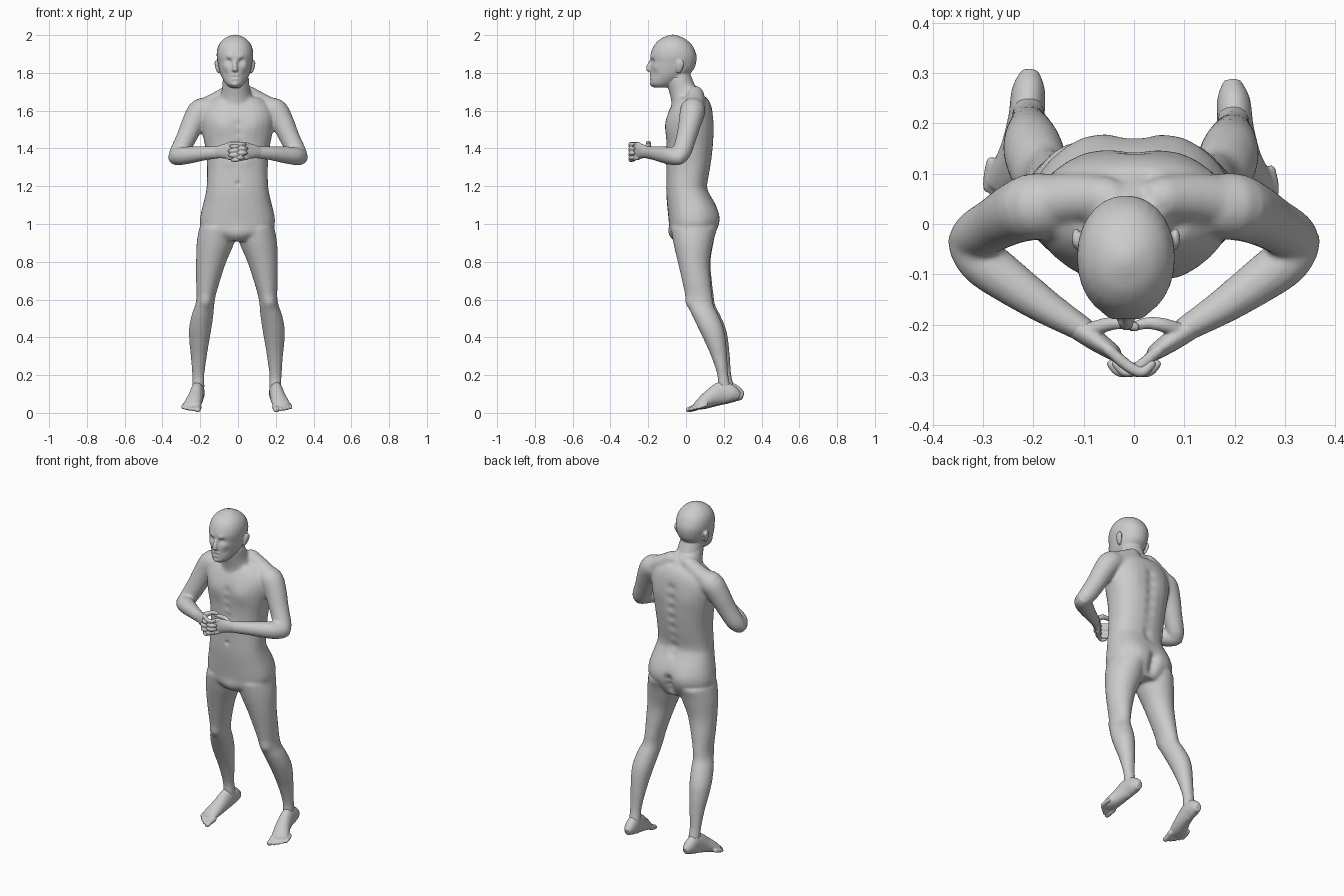
import bpy, bmesh, math
from mathutils import Vector


def spline(rows, n=4):
    """Catmull-Rom interpolation of a few section rows."""
    out = []
    for i in range(len(rows) - 1):
        a, b, c, d = rows[max(i - 1, 0)], rows[i], rows[i + 1], rows[min(i + 2, len(rows) - 1)]
        for k in range(n):
            t = k / n
            out.append([.5 * (2 * q + (r - p) * t + (2 * p - 5 * q + 4 * r - s) * t * t
                        + (3 * q - p - 3 * r + s) * t ** 3) for p, q, r, s in zip(a, b, c, d)])
    out.append(list(rows[-1]))
    return out


def loft(bm, rings, e=1.0, n=28):
    """Skin closed rings given as (centre, half axis u, half axis v)."""
    f = lambda t: math.copysign(abs(t) ** e, t)
    loops = []
    for c, u, v in rings:
        loops.append([bm.verts.new(c + u * f(math.cos(a)) + v * f(math.sin(a)))
                      for a in (2 * math.pi * k / n for k in range(n))])
    faces = [bm.faces.new(loops[0]), bm.faces.new(loops[-1])]
    for p, q in zip(loops, loops[1:]):
        faces += [bm.faces.new((p[k], p[(k + 1) % n], q[(k + 1) % n], q[k])) for k in range(n)]
    bmesh.ops.recalc_face_normals(bm, faces=faces)


def slices(bm, rows, e=1.0):
    """Horizontal sections: z, x min, x max, y min, y max."""
    loft(bm, [(Vector(((x0 + x1) / 2, (y0 + y1) / 2, z)), Vector(((x1 - x0) / 2, 0, 0)),
               Vector((0, (y1 - y0) / 2, 0))) for z, x0, x1, y0, y1 in spline(rows)], e)


def tube(bm, rows, n=20):
    """Limb along a path: x, y, z, half width, half height, with rounded ends."""
    rows = spline(rows)
    pts = [Vector(r[:3]) for r in rows]
    rings = []
    for i, r in enumerate(rows):
        t = (pts[min(i + 1, len(pts) - 1)] - pts[max(i - 1, 0)]).normalized()
        u = t.cross(Vector((0, 0, 1))).normalized()
        v = u.cross(t)
        ring = (pts[i], u * r[3], v * r[4])
        cap = lambda s: (pts[i] + t * s * .7 * min(r[3], r[4]), u * r[3] * .65, v * r[4] * .65)
        rings += ([cap(-1)] if i == 0 else []) + [ring] + ([cap(1)] if i == len(rows) - 1 else [])
    loft(bm, rings, 1, n)


def finish(name, bm, voxel, smooth, bumps=()):
    """Fuse the overlapping pieces into one skin, then sculpt soft bumps (x, y, z, radius, height)."""
    me = bpy.data.meshes.new(name)
    bm.to_mesh(me)
    bm.free()
    ob = bpy.data.objects.new(name, me)
    bpy.context.collection.objects.link(ob)
    m = ob.modifiers.new("fuse", 'REMESH')
    m.mode, m.voxel_size = 'VOXEL', voxel
    m = ob.modifiers.new("relax", 'SMOOTH')
    m.factor, m.iterations = .5, smooth
    bpy.context.view_layer.update()
    dg = bpy.context.evaluated_depsgraph_get()
    new = bpy.data.meshes.new_from_object(ob.evaluated_get(dg))
    ob.modifiers.clear()
    ob.data = new
    normals = [v.normal.copy() for v in new.vertices]
    bumps = [(Vector(b[:3]), b[3], b[4]) for b in bumps]
    for v, nrm in zip(new.vertices, normals):
        h = 0
        for c, r, amt in bumps:
            d = (v.co - c).length_squared / (r * r)
            if d < 6:
                h += amt * math.exp(-d)
        if h:
            v.co += nrm * h
    new.shade_smooth()
    return ob


def both(*b):
    return [b, (-b[0],) + b[1:]]


# Torso: z, half width, front y, back y
body = bmesh.new()
torso = [(.91, .09, -.055, .13), (.95, .175, -.085, .152), (1.0, .198, -.09, .168), (1.05, .195, -.095, .17),
         (1.1, .183, -.1, .157), (1.15, .171, -.104, .132), (1.2, .163, -.105, .114), (1.3, .161, -.104, .13),
         (1.4, .17, -.104, .143), (1.48, .185, -.106, .145), (1.55, .193, -.103, .145), (1.6, .185, -.09, .14),
         (1.64, .16, -.07, .128), (1.67, .12, -.05, .11)]
slices(body, [(z, -w - .003, w - .003, f, b) for z, w, f, b in torso], .85)

# Neck
slices(body, [(1.6, -.11, .09, -.075, .12), (1.66, -.1, .08, -.08, .107), (1.7, -.088, .066, -.09, .08),
              (1.74, -.083, .06, -.1, .045), (1.78, -.08, .058, -.105, .022)])

# Shoulders and arms, mirrored
for s in (1, -1):
    tube(body, [(-.05 * s, .05, 1.69, .045, .045), (-.12 * s, .05, 1.645, .05, .05), (-.19 * s, .04, 1.605, .055, .055)])
    tube(body, [(x * s, y, z, r, r) for x, y, z, r in
                [(-.14, .035, 1.60, .06), (-.195, .035, 1.60, .067), (-.235, .022, 1.54, .061),
                 (-.272, .002, 1.46, .054), (-.31, -.02, 1.385, .05), (-.328, -.035, 1.358, .044)]])
    tube(body, [(x * s, y, z, r, q) for x, y, z, r, q in
                [(-.33, -.035, 1.353, .044, .043), (-.3, -.075, 1.36, .049, .048), (-.24, -.12, 1.367, .044, .044),
                 (-.17, -.168, 1.375, .035, .037), (-.09, -.216, 1.38, .024, .033)]])

# Legs: z, outer x, inner x, front y, back y (right leg slightly closer in and forward)
leg = [(.98, -.205, -.01, -.08, .16), (.9, -.219, -.02, -.065, .145), (.8, -.222, -.062, -.04, .13),
       (.7, -.222, -.095, -.015, .137), (.62, -.22, -.118, .004, .147), (.57, -.227, -.126, .018, .155),
       (.52, -.245, -.13, .04, .18), (.45, -.259, -.14, .075, .21), (.38, -.258, -.152, .11, .224),
       (.3, -.25, -.165, .147, .232), (.2, -.243, -.178, .182, .24), (.14, -.242, -.177, .185, .255),
       (.1, -.238, -.18, .2, .265)]
slices(body, leg)
slices(body, [(z, -b - .012, -a - .012, f - .02 * (1 - z), k - .02 * (1 - z)) for z, a, b, f, k in leg])

# Muscle and groove shaping
marks = both(.08, -.1, 1.52, .055, .01) + both(.085, .165, 1.02, .065, .012) + both(.17, .01, .585, .03, .008)
marks += both(.09, .14, 1.5, .06, .006) + both(.1, -.085, 1.665, .025, .008) + both(.045, -.105, 1.33, .03, .004)
marks += [(0, .145 - .03 * (abs(z - 1.2) < .06), z, .025, -.009) for z in (1.15, 1.2, 1.26, 1.32, 1.38, 1.44, 1.5, 1.56)]
marks += [(0, .165, z, .024, -.022) for z in (.94, .98, 1.02)]
marks += [(0, -.105, z, .02, -.005) for z in (1.38, 1.43, 1.48, 1.53)]
marks += [(0, -.105, 1.215, .011, -.01), (0, -.08, .94, .04, .008)]
finish("body", body, .008, 8, marks)

# Head: z, half width, front y, back y
head = bmesh.new()
cx = -.016
skull = [(1.722, .028, -.168, -.09), (1.74, .048, -.188, -.06), (1.765, .064, -.19, -.02), (1.79, .076, -.19, .015),
         (1.82, .085, -.19, .042), (1.855, .092, -.187, .054), (1.89, .097, -.189, .056), (1.925, .094, -.179, .045),
         (1.955, .082, -.162, .026), (1.98, .059, -.135, -.004), (1.995, .032, -.103, -.037), (2.002, .01, -.08, -.06)]
slices(head, [(z, cx - w, cx + w, f, b) for z, w, f, b in skull], .95)
slices(head, [(1.69, -.075, .053, -.085, .07), (1.74, -.08, .057, -.1, .045), (1.8, -.082, .05, -.105, .02)])
tube(head, [(cx, -.18, 1.87, .009, .009), (cx, -.193, 1.845, .011, .011), (cx, -.2, 1.823, .015, .014),
            (cx, -.188, 1.812, .017, .009)], 12)
for s in (1, -1):
    # Ears and eyeballs
    slices(head, [(1.8, cx + s * .087 - .006, cx + s * .087 + .006, -.05, -.03),
                  (1.82, cx + s * .093 - .009, cx + s * .093 + .009, -.053, -.018),
                  (1.85, cx + s * .099 - .009, cx + s * .099 + .009, -.05, -.008),
                  (1.866, cx + s * .098 - .006, cx + s * .098 + .006, -.042, -.018)])
face = []
for s in (1, -1):
    face += [(cx + s * .034, -.178, 1.862, .015, -.012), (cx + s * .034, -.17, 1.86, .009, .006),
             (cx + s * .03, -.182, 1.884, .014, .005), (cx + s * .05, -.165, 1.835, .02, .003),
             (cx + s * .013, -.19, 1.787, .009, .004), (cx + s * .01, -.19, 1.768, .009, .004),
             (cx + s * .012, -.19, 1.7775, .006, -.005), (cx + s * .045, -.16, 1.795, .022, -.005)]
face += [(cx, -.19, 1.7775, .006, -.004), (cx, -.19, 1.755, .012, -.004), (cx, -.187, 1.738, .015, .005)]
finish("head", head, .005, 4, face)

# Hands: flat palm, four interlaced fingers and a thumb
for name, s, dz in (("left_hand", 1, 0), ("right_hand", -1, -.012)):
    bm = bmesh.new()
    tube(bm, [(-.11 * s, -.207, 1.38, .024, .031), (-.075 * s, -.232, 1.385, .021, .038),
              (-.04 * s, -.256, 1.389, .016, .043)])
    for k in range(4):
        z, r, tip = 1.423 - .024 * k, .0115, (.036, .046, .044, .03)[k]
        tube(bm, [(-.05 * s, -.25, z, r, r), (-.012 * s, -.282, z + dz * .5, r, r),
                  ((tip - .02) * s, -.294, z + dz, r * .95, r * .95), (tip * s, -.277, z + dz, r * .8, r * .8)], 12)
    tube(bm, [(-.09 * s, -.212, 1.395, .016, .018), (-.055 * s, -.2, 1.415, .014, .014),
              (-.025 * s, -.197, 1.428 + dz, .012, .012), (.004 * s, -.205, 1.432 + dz, .009, .009)], 12)
    finish(name, bm, .004, 2)

# Feet: pitched down onto the toes
for name, s, dx, dy in (("left_foot", 1, 0, 0), ("right_foot", -1, -.012, -.02)):
    bm = bmesh.new()
    P = lambda x, y, z, w, h: (x * s + dx, y + dy * min(1, max(0, y) / .15), z, w, h)
    tube(bm, [P(-.208, .285, .095, .027, .033), P(-.21, .26, .102, .034, .047), P(-.214, .21, .106, .036, .06),
              P(-.224, .15, .079, .041, .046), P(-.238, .1, .053, .047, .033), P(-.246, .07, .038, .047, .022)])
    for x, y, r in ((-.213, .012, .016), (-.238, .022, .012), (-.257, .036, .0115), (-.274, .053, .011), (-.289, .07, .0105)):
        tube(bm, [P(x + .006, y + .055, .2 * y + .03, r, r), P(x, y + .025, .2 * y + .021, r, r),
                  P(x - .001, y, .2 * y + .013, r, r * .85)], 12)
    finish(name, bm, .005, 2)
